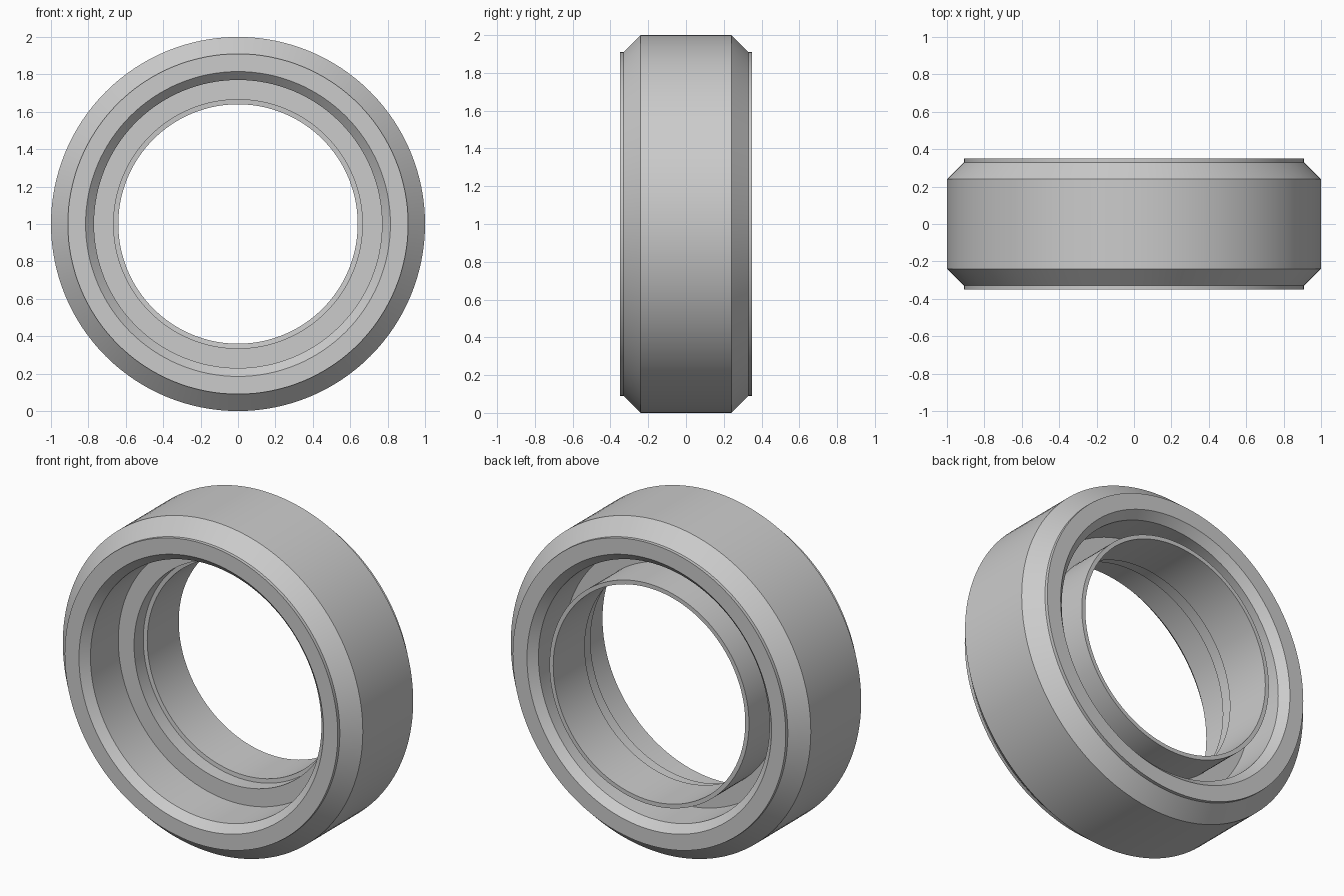
import bpy
import bmesh
import math
from mathutils import Vector

SEGMENTS = 128

if "Cube" in bpy.data.objects:
    bpy.data.objects.remove(bpy.data.objects["Cube"], do_unlink=True)

# Plain grey metal
metal = bpy.data.materials.new("light grey metal")
metal.use_nodes = True
grey = (0.6, 0.6, 0.6, 1.0)
metal.diffuse_color = grey
metal.node_tree.nodes["Principled BSDF"].inputs["Base Color"].default_value = grey


def lathe(name, profile, material):
    """Turn a closed (radius, depth) profile around the front-to-back axis."""
    bm = bmesh.new()
    verts = [bm.verts.new((r, y, 0)) for r, y in profile]
    edges = [bm.edges.new((v, verts[i - 1])) for i, v in enumerate(verts)]
    bmesh.ops.spin(bm, geom=verts + edges, cent=Vector(), axis=(0, 1, 0),
                   angle=math.tau, steps=SEGMENTS, use_merge=True)
    bmesh.ops.remove_doubles(bm, verts=bm.verts, dist=0.0001)
    bmesh.ops.recalc_face_normals(bm, faces=bm.faces)
    mesh = bpy.data.meshes.new(name)
    bm.to_mesh(mesh)
    bm.free()
    mesh.materials.append(material)
    obj = bpy.data.objects.new(name, mesh)
    bpy.context.collection.objects.link(obj)
    obj.location.z = 1.0
    bpy.ops.object.select_all(action='DESELECT')
    obj.select_set(True)
    bpy.context.view_layer.objects.active = obj
    bpy.ops.object.shade_smooth_by_angle(angle=math.radians(30))
    return obj


# Outer rim half-profile, from the tread edge round to the chamfered bore
half_rim = [(1.0, 0.24), (0.91, 0.33), (0.91, 0.35), (0.815, 0.35), (0.77, 0.305)]
back_rim = half_rim
front_rim = [(r, -y) for r, y in reversed(half_rim)]

# Web joining the rim to the inner sleeve, and the sleeve with its stepped bore
web_and_sleeve = [
    (0.77, 0.05), (0.665, 0.05),     # back of web
    (0.665, 0.35), (0.64, 0.35),     # sleeve end
    (0.64, 0.05), (0.665, 0.05 - 0.002),  # step in the bore
    (0.665, -0.04), (0.77, -0.04),   # front ledge
]
# Keep the web clear of the step so the section stays solid
web_and_sleeve[0] = (0.77, 0.06)
web_and_sleeve[1] = (0.665, 0.06)

lathe("ring_body", back_rim + web_and_sleeve + front_rim, metal)
